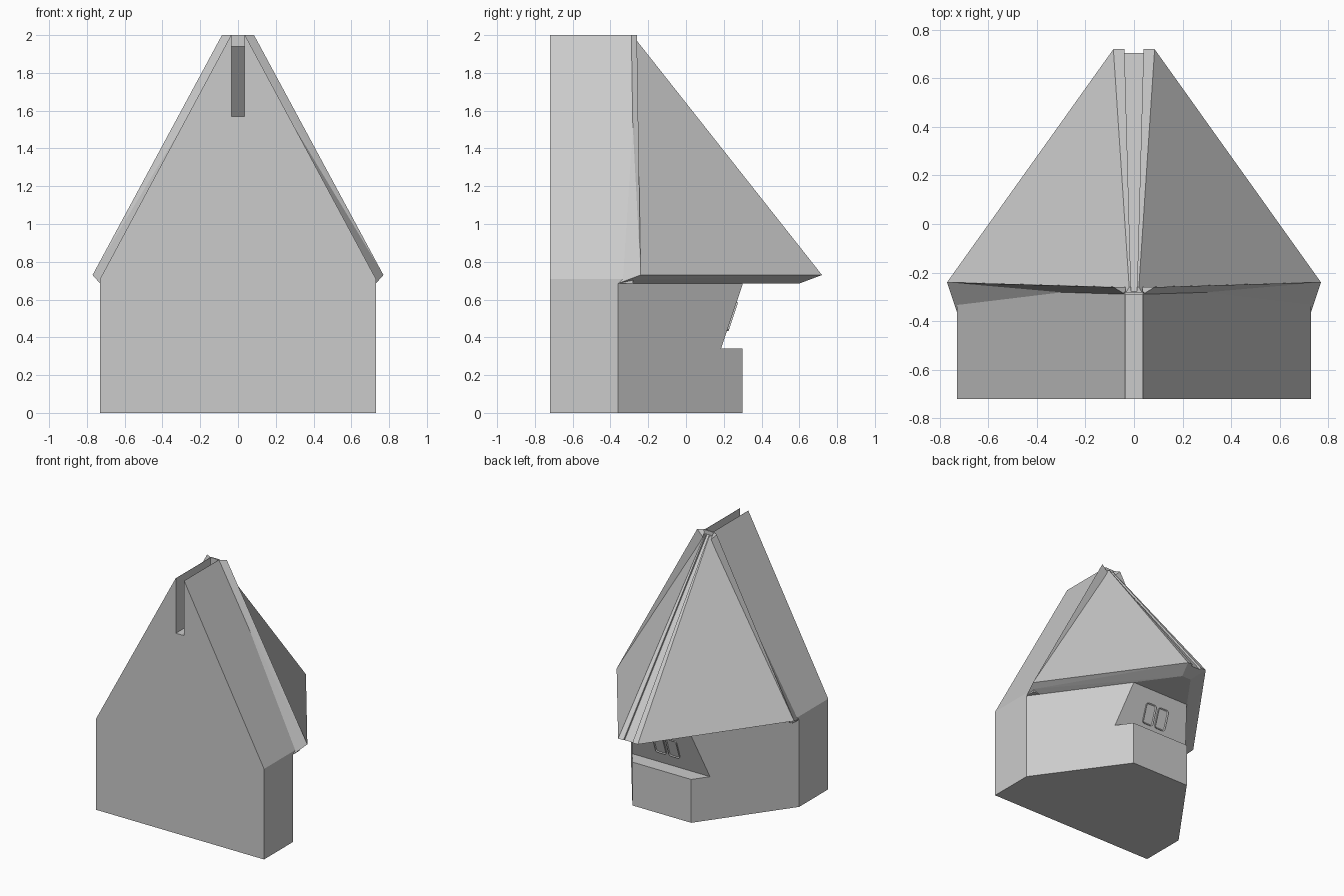
import bpy, bmesh, math
from mathutils import Vector

old = bpy.data.objects.get("Cube")
if old:
    bpy.data.objects.remove(old, do_unlink=True)

grey = bpy.data.materials.new("plain grey")
grey.use_nodes = True
grey.diffuse_color = (0.6, 0.6, 0.6, 1)
grey.node_tree.nodes["Principled BSDF"].inputs["Base Color"].default_value = (0.6, 0.6, 0.6, 1)


def add_object(name, bm):
    bmesh.ops.recalc_face_normals(bm, faces=bm.faces)
    mesh = bpy.data.meshes.new(name)
    bm.to_mesh(mesh)
    bm.free()
    mesh.materials.append(grey)
    obj = bpy.data.objects.new(name, mesh)
    bpy.context.collection.objects.link(obj)
    return obj


def prism(name, points, offset):
    """Extrude a flat outline along an offset."""
    bm = bmesh.new()
    face = bm.faces.new([bm.verts.new(p) for p in points])
    made = bmesh.ops.extrude_face_region(bm, geom=[face])["geom"]
    verts = [v for v in made if isinstance(v, bmesh.types.BMVert)]
    bmesh.ops.translate(bm, vec=offset, verts=verts)
    return add_object(name, bm)


def hull(name, points, both_sides=True):
    """Convex solid around points, optionally mirrored across x."""
    bm = bmesh.new()
    for x, y, z in points:
        bm.verts.new((x, y, z))
        if both_sides:
            bm.verts.new((-x, y, z))
    bmesh.ops.convex_hull(bm, input=bm.verts)
    bmesh.ops.delete(bm, geom=[v for v in bm.verts if not v.link_faces], context='VERTS')
    bmesh.ops.dissolve_limit(bm, angle_limit=0.01, verts=bm.verts, edges=bm.edges)
    return add_object(name, bm)


def cut(obj, cutter):
    mod = obj.modifiers.new("cut", 'BOOLEAN')
    mod.object = cutter
    mod.operation = 'DIFFERENCE'
    mod.solver = 'EXACT'
    bpy.context.view_layer.objects.active = obj
    bpy.ops.object.modifier_apply(modifier=mod.name)


def side_profile(name, points, half_width):
    return prism(name, [(-half_width, y, z) for y, z in points], (2 * half_width, 0, 0))


EAVE, BODY_TOP = 0.73, 0.685

# Six-sided body with a sloping recess in the back
half = [(0.73, -0.72), (0.73, -0.36), (0.255, 0.30)]
plan = half + [(-x, y) for x, y in reversed(half)]
body = prism("body", [(x, y, 0) for x, y in plan], (0, 0, BODY_TOP))
recess = side_profile("recess_cutter", [(0.185, 0.34), (0.5, 0.34), (0.5, 0.8), (0.34, 0.8)], 1)
cut(body, recess)

# Front gable
gable_half = [(0.73, BODY_TOP), (0.73, 0.71), (0.037, 2.0)]
outline = gable_half + [(-x, z) for x, z in reversed(gable_half)]
gable = prism("gable", [(x, -0.72, z) for x, z in outline], (0, 0.44, 0))

# Rear roof with flared eaves
roof = hull("rear_roof", [
    (0.73, -0.36, BODY_TOP), (0.04, 0.60, BODY_TOP), (0.73, -0.27, 0.705),
    (0.77, -0.24, EAVE), (0.085, 0.72, EAVE),
    (0.02, -0.26, 1.97), (0.035, -0.285, 1.97)])

# Shallow channel between the two rear hips
channel = hull("channel_cutter", [
    (0.04, 0.74, 0.68), (0.04, 0.84, 0.78), (0.012, -0.29, 1.985), (0.012, -0.19, 2.1)])
cut(roof, channel)

# Slot running through the peak
slot = side_profile("slot_cutter", [(-0.8, 1.57), (0.005, 1.57), (-0.29, 1.94),
                                    (-0.29, 2.1), (-0.8, 2.1)], 0.035)
for part in (gable, roof):
    cut(part, slot)
for cutter in (recess, channel, slot):
    bpy.data.objects.remove(cutter, do_unlink=True)

# Raised edge of the rear roof on each side of the gable
for side, label in ((1, "left"), (-1, "right")):
    edge = [(0.73, -0.27, 0.705), (0.77, -0.24, EAVE), (0.70, -0.24, EAVE),
            (0.036, -0.29, 2.0), (0.085, -0.26, 2.0), (0.036, -0.26, 1.95)]
    hull(label + "_roof_edge", [(side * x, y, z) for x, y, z in edge], False)

# Rounded window frames on the sloping back wall
across = Vector((1, 0, 0))
up = Vector((0, 0.115, 0.345)).normalized()
out = Vector((0, 0.345, -0.115)).normalized()
for side, label in ((1, "left"), (-1, "right")):
    centre = Vector((side * 0.058, 0.242, 0.511))
    bm = bmesh.new()
    ring = []
    for corner, (sx, sy) in enumerate(((1, 1), (-1, 1), (-1, -1), (1, -1))):
        for step in range(4):
            a = math.radians(90 * corner + 30 * step)
            u = sx * 0.027 + 0.02 * math.cos(a)
            v = sy * 0.06 + 0.02 * math.sin(a)
            ring.append(bm.verts.new(centre + across * u + up * v))
    pane = bm.faces.new(ring)
    made = bmesh.ops.extrude_face_region(bm, geom=[pane])["geom"]
    bmesh.ops.translate(bm, vec=out * 0.009,
                        verts=[v for v in made if isinstance(v, bmesh.types.BMVert)])
    front = [f for f in made if isinstance(f, bmesh.types.BMFace)]
    bmesh.ops.inset_region(bm, faces=front, thickness=0.008)
    bmesh.ops.translate(bm, vec=out * -0.006, verts=front[0].verts)
    add_object(label + "_window", bm)
